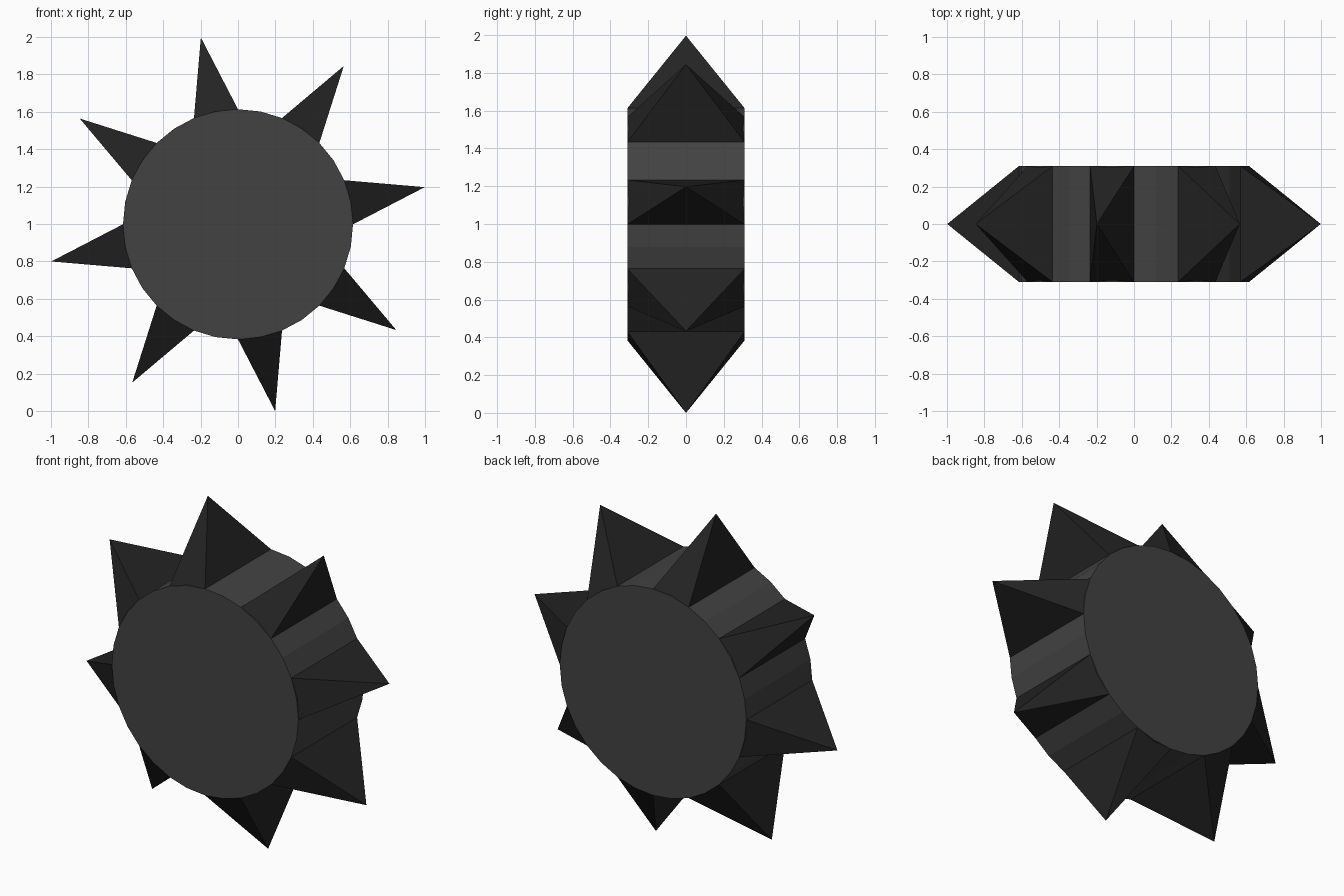
import bpy, bmesh
from math import sin, cos, radians

if "Cube" in bpy.data.objects:
    bpy.data.objects.remove(bpy.data.objects["Cube"])

R, TIP, HALF, CZ = 0.615, 1.018, 0.31, 1.005


def material(name, v):
    m = bpy.data.materials.new(name)
    m.diffuse_color = (v, v, v, 1)
    m.use_nodes = True
    m.node_tree.nodes["Principled BSDF"].inputs["Base Color"].default_value = m.diffuse_color
    return m


def polar(r, deg, y):
    return (r * cos(radians(deg)), y, CZ + r * sin(radians(deg)))


def make(name, verts, faces, mat):
    mesh = bpy.data.meshes.new(name)
    mesh.from_pydata(verts, [], faces)
    bm = bmesh.new()
    bm.from_mesh(mesh)
    bmesh.ops.recalc_face_normals(bm, faces=bm.faces)
    bm.to_mesh(mesh)
    bm.free()
    mesh.materials.append(mat)
    obj = bpy.data.objects.new(name, mesh)
    bpy.context.collection.objects.link(obj)


# Round drum, axis along y
N = 32
verts = [polar(R, i * 360 / N, y) for y in (-HALF, HALF) for i in range(N)]
faces = [(i, (i + 1) % N, N + (i + 1) % N, N + i) for i in range(N)]
faces += [tuple(range(N)), tuple(range(N, 2 * N))]
make("drum", verts, faces, material("drum_grey", 0.055))

# Eight wedge-based spikes around the rim
spike_mat = material("spike_dark", 0.017)
for k in range(8):
    a = k * 45
    base = [polar(R, a, -HALF), polar(R, a + 22.5, -HALF),
            polar(R, a + 22.5, HALF), polar(R, a, HALF)]
    make(f"spike_{k + 1}", base + [polar(TIP, a + 11.25, 0)],
         [(0, 1, 2, 3), (0, 1, 4), (1, 2, 4), (2, 3, 4), (3, 0, 4)], spike_mat)

# Rest the lowest spike tip on the ground
low = min(v.co.z for o in bpy.data.objects for v in o.data.vertices)
for o in bpy.data.objects:
    for v in o.data.vertices:
        v.co.z -= low
